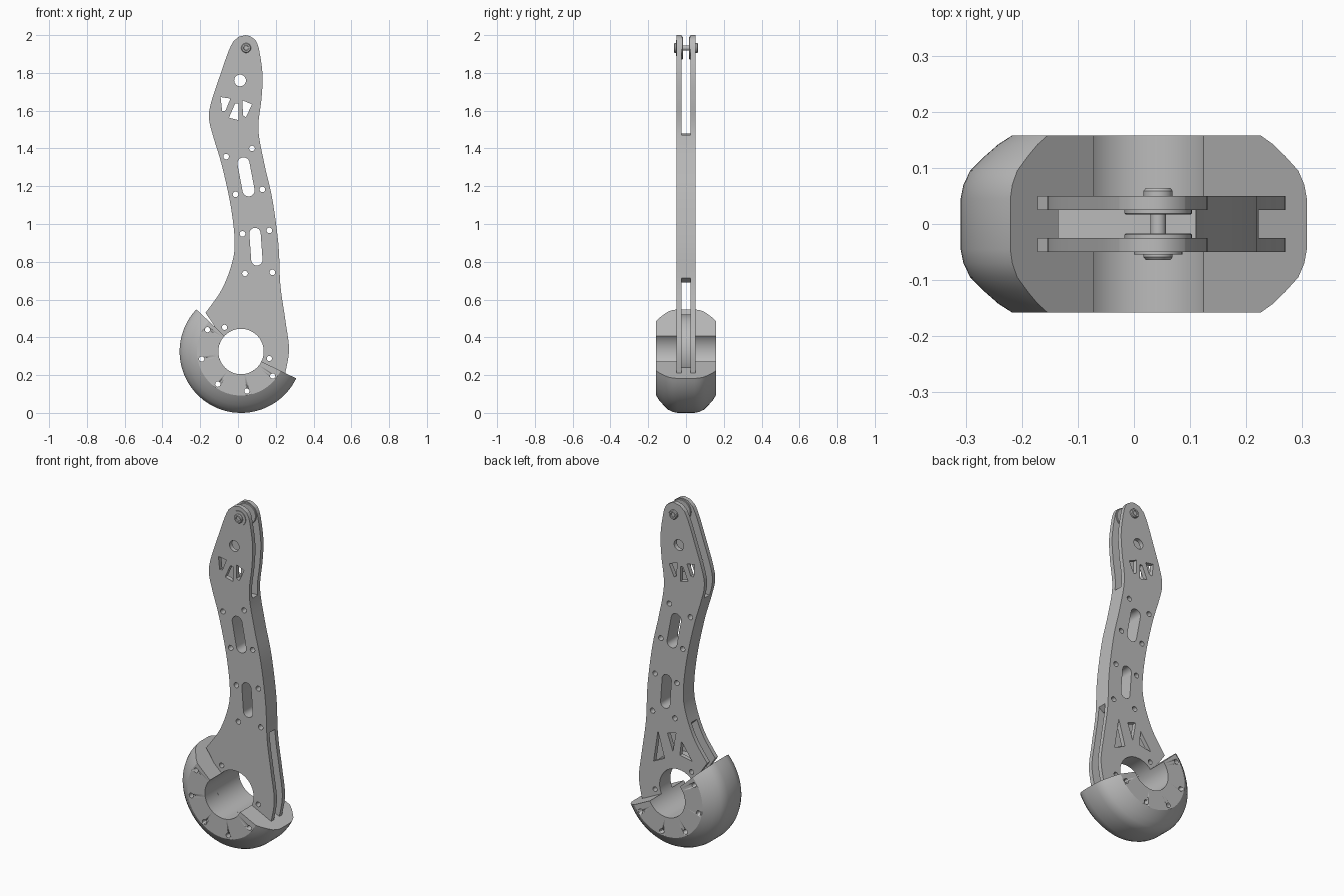
import bpy, bmesh, math
from mathutils import Vector, Matrix

if "Cube" in bpy.data.objects:
    bpy.data.objects.remove(bpy.data.objects["Cube"])

grey = bpy.data.materials.new("machined_grey")
grey.diffuse_color = (0.5, 0.5, 0.5, 1)
grey.use_nodes = True
grey.node_tree.nodes["Principled BSDF"].inputs["Base Color"].default_value = grey.diffuse_color
CX, CZ = 0.016, 0.325          # bore centre
BORE, HUB = 0.12, 0.195


def add(name, mesh):
    ob = bpy.data.objects.new(name, mesh)
    bpy.context.collection.objects.link(ob)
    mesh.materials.clear()
    mesh.materials.append(grey)
    bpy.ops.object.select_all(action='DESELECT')
    ob.select_set(True)
    bpy.context.view_layer.objects.active = ob
    bpy.ops.object.shade_smooth_by_angle(angle=math.radians(30))
    return ob


def arc(cx, cz, r, a0, a1, n):
    return [(cx + r * math.cos(math.radians(a0 + (a1 - a0) * i / n)),
             cz + r * math.sin(math.radians(a0 + (a1 - a0) * i / n))) for i in range(n + 1)]


def circle(cx, cz, r, n=24):
    return arc(cx, cz, r, 0, 360, n)[:-1]


def slot(p, q, r):
    a = math.degrees(math.atan2(q[1] - p[1], q[0] - p[0]))
    return arc(*q, r, a - 90, a + 90, 12) + arc(*p, r, a + 90, a + 270, 12)


def smooth(pts, n=6):
    # Catmull-Rom curve through the points
    p = [Vector(v) for v in [pts[0]] + pts + [pts[-1]]]
    out = []
    for i in range(1, len(p) - 2):
        a, b, c, d = p[i - 1:i + 3]
        for k in range(n):
            t = k / n
            v = 0.5 * (2 * b + (c - a) * t + (2 * a - 5 * b + 4 * c - d) * t * t
                       + (3 * b - a - 3 * c + d) * t ** 3)
            out.append(tuple(v))
    return out + [pts[-1]]


def sheet(name, loops, y0, y1):
    # Flat part in the xz plane: outer loop plus holes, thick from y0 to y1
    cu = bpy.data.curves.new(name, 'CURVE')
    cu.dimensions, cu.fill_mode, cu.extrude = '2D', 'BOTH', (y1 - y0) / 2
    for loop in loops:
        sp = cu.splines.new('POLY')
        sp.points.add(len(loop) - 1)
        for pt, (x, z) in zip(sp.points, loop):
            pt.co = (x, z, 0, 1)
        sp.use_cyclic_u = True
    tmp = bpy.data.objects.new("tmp", cu)
    bpy.context.collection.objects.link(tmp)
    dg = bpy.context.evaluated_depsgraph_get()
    me = bpy.data.meshes.new_from_object(tmp.evaluated_get(dg))
    bpy.data.objects.remove(tmp)
    bm = bmesh.new()
    bm.from_mesh(me)
    bmesh.ops.remove_doubles(bm, verts=bm.verts, dist=1e-5)
    bmesh.ops.transform(bm, verts=bm.verts, matrix=Matrix.Translation((0, (y0 + y1) / 2, 0))
                        @ Matrix.Rotation(math.pi / 2, 4, 'X'))
    bmesh.ops.recalc_face_normals(bm, faces=bm.faces)
    bm.to_mesh(me)
    bm.free()
    return add(name, me)


def spin(name, profile, a0, a1, n, cx, cz):
    # Turn a closed (radius, y) profile about a y axis; cap the ends if open
    full = abs(a1 - a0) >= 360
    bm = bmesh.new()
    rings = []
    for i in range(n if full else n + 1):
        a = math.radians(a0 + (a1 - a0) * i / n)
        rings.append([bm.verts.new((cx + r * math.cos(a), y, cz + r * math.sin(a)))
                      for r, y in profile])
    m = len(profile)
    for i in range(n):
        p, q = rings[i], rings[(i + 1) % len(rings)]
        for j in range(m):
            bm.faces.new((p[j], p[(j + 1) % m], q[(j + 1) % m], q[j]))
    if not full:
        bm.faces.new(rings[0])
        bm.faces.new(rings[-1])
    bmesh.ops.remove_doubles(bm, verts=bm.verts, dist=1e-6)
    bmesh.ops.recalc_face_normals(bm, faces=bm.faces)
    me = bpy.data.meshes.new(name)
    bm.to_mesh(me)
    bm.free()
    return add(name, me)


# Side contours of the arm, top to bottom
left = smooth([(-0.025, 1.967), (-0.05, 1.915), (-0.087, 1.81), (-0.143, 1.64), (-0.153, 1.555),
               (-0.13, 1.459), (-0.087, 1.316), (-0.04, 1.104), (-0.018, 0.918),
               (-0.03, 0.80), (-0.085, 0.655), (-0.172, 0.53)])
right = smooth([(0.09, 1.977), (0.11, 1.93), (0.13, 1.79), (0.124, 1.66), (0.108, 1.50), (0.14, 1.316),
                (0.182, 1.13), (0.214, 0.892), (0.224, 0.68), (0.25, 0.495),
                (0.27, 0.336), (0.25, 0.21)])
crown = [(0.062, 1.995), (0.04, 2.0), (0.005, 1.992)]
outline = left + arc(CX, CZ, HUB, 136, 334, 32) + right[::-1] + crown

# Openings
screws = [circle(x, z, 0.015, 16) for x, z in
          [(-0.063, 1.357), (0.074, 1.40), (-0.013, 1.157), (0.129, 1.183),
           (0.024, 0.948), (0.166, 0.966), (0.037, 0.738), (0.182, 0.744)]]
slots = [slot((0.056, 1.178), (0.029, 1.321), 0.032), slot((0.1, 0.81), (0.09, 0.95), 0.03)]
upper_windows = [
    [(-0.092, 1.672), (-0.04, 1.664), (-0.066, 1.60), (-0.084, 1.597)],
    [(-0.048, 1.563), (-0.015, 1.638), (0.002, 1.638), (0.002, 1.55)],
    [(0.024, 1.655), (0.074, 1.633), (0.042, 1.565), (0.026, 1.575)]]
lower_windows = [
    [(0.147, 0.635), (0.175, 0.45), (0.104, 0.485)],
    [(0.085, 0.638), (0.03, 0.655), (0.05, 0.54)],
    [(-0.005, 0.615), (-0.075, 0.515), (0.005, 0.53)]]
shared = screws + slots + upper_windows + [
    circle(0.011, 1.76, 0.031), circle(CX, CZ, BORE, 64),
    circle(-0.071, 0.453, 0.014, 16), circle(0.166, 0.288, 0.014, 16)]

# Two side plates, spacer and hub ring
sheet("front_plate", [outline] + shared, -0.05, -0.025)
sheet("back_plate", [outline] + shared + lower_windows, 0.025, 0.05)
mid = lambda side: [p for p in side if 0.70 < p[1] < 1.485]
ml, mr = mid(left), mid(right)
dip = [(ml[-1][0] + (mr[-1][0] - ml[-1][0]) * t, 0.70 + 0.045 * math.sin(math.pi * t))
       for t in [i / 12 for i in range(1, 12)]]
dip = [p for p in dip if p[1] < 0.72]
ml, mr = [p for p in ml if p[1] > 0.72], [p for p in mr if p[1] > 0.70]
sheet("spacer", [ml + [(ml[-1][0] + 0.02, 0.705), (mr[-1][0] - 0.03, 0.69)] + mr[::-1]]
      + screws + slots, -0.025, 0.025)
sheet("hub_ring", [circle(CX, CZ, HUB, 64), circle(CX, CZ, BORE, 64),
                   circle(-0.071, 0.453, 0.014, 16), circle(0.166, 0.288, 0.014, 16)], -0.025, 0.025)

# Rounded clamp shell around the bore
half = [(0.319, 0.045), (0.314, 0.07), (0.302, 0.095), (0.283, 0.12), (0.258, 0.142), (0.233, 0.158)]
shell = [(BORE, -0.158)] + [(r, -y) for r, y in half[::-1]] + half + [(BORE, 0.158)]
shell = [(r + (0.006 if r > 0.3 else 0), y) for r, y in shell]
clamp = spin("clamp_shell", shell, 136.7, 334, 60, CX, CZ)

# Screw holes through the clamp
bm = bmesh.new()
for k in range(5):
    a = math.radians(147 + 43.8 * k)
    bmesh.ops.create_cone(bm, cap_ends=True, segments=16, radius1=0.014, radius2=0.014, depth=0.5,
                          matrix=Matrix.Translation((CX + 0.212 * math.cos(a), 0, CZ + 0.212 * math.sin(a)))
                          @ Matrix.Rotation(math.pi / 2, 4, 'X'))
me = bpy.data.meshes.new("cutter")
bm.to_mesh(me)
bm.free()
cutter = add("hole_cutter", me)
cutter.hide_render = True
bpy.context.view_layer.objects.active = clamp
mod = clamp.modifiers.new("holes", 'BOOLEAN')
mod.operation, mod.solver, mod.object = 'DIFFERENCE', 'EXACT', cutter
bpy.ops.object.modifier_move_to_index(modifier=mod.name, index=0)
bpy.ops.object.modifier_apply(modifier=mod.name)
bpy.data.objects.remove(cutter)

# Pin, heads and washers at the tip
PX, PZ = 0.043, 1.932
spin("pin", [(0, -0.055), (0.014, -0.055), (0.014, 0.055), (0, 0.055)], 0, 360, 24, PX, PZ)
for side, s in (("front", -1), ("back", 1)):
    spin(side + "_washer", [(0.013, s * 0.017), (0.058, s * 0.017), (0.06, s * 0.019),
                            (0.06, s * 0.026), (0.013, s * 0.026)], 0, 360, 40, PX, PZ)
    spin(side + "_pin_head", [(0.012, s * 0.049), (0.026, s * 0.049), (0.026, s * 0.059),
                              (0.022, s * 0.064), (0.014, s * 0.064), (0.012, s * 0.058),
                              (0, s * 0.058), (0, s * 0.049)], 0, 360, 32, PX, PZ)
spin("front_collar", [(0.02, -0.049), (0.043, -0.049), (0.043, -0.054), (0.02, -0.054)],
     0, 360, 32, PX, PZ)
